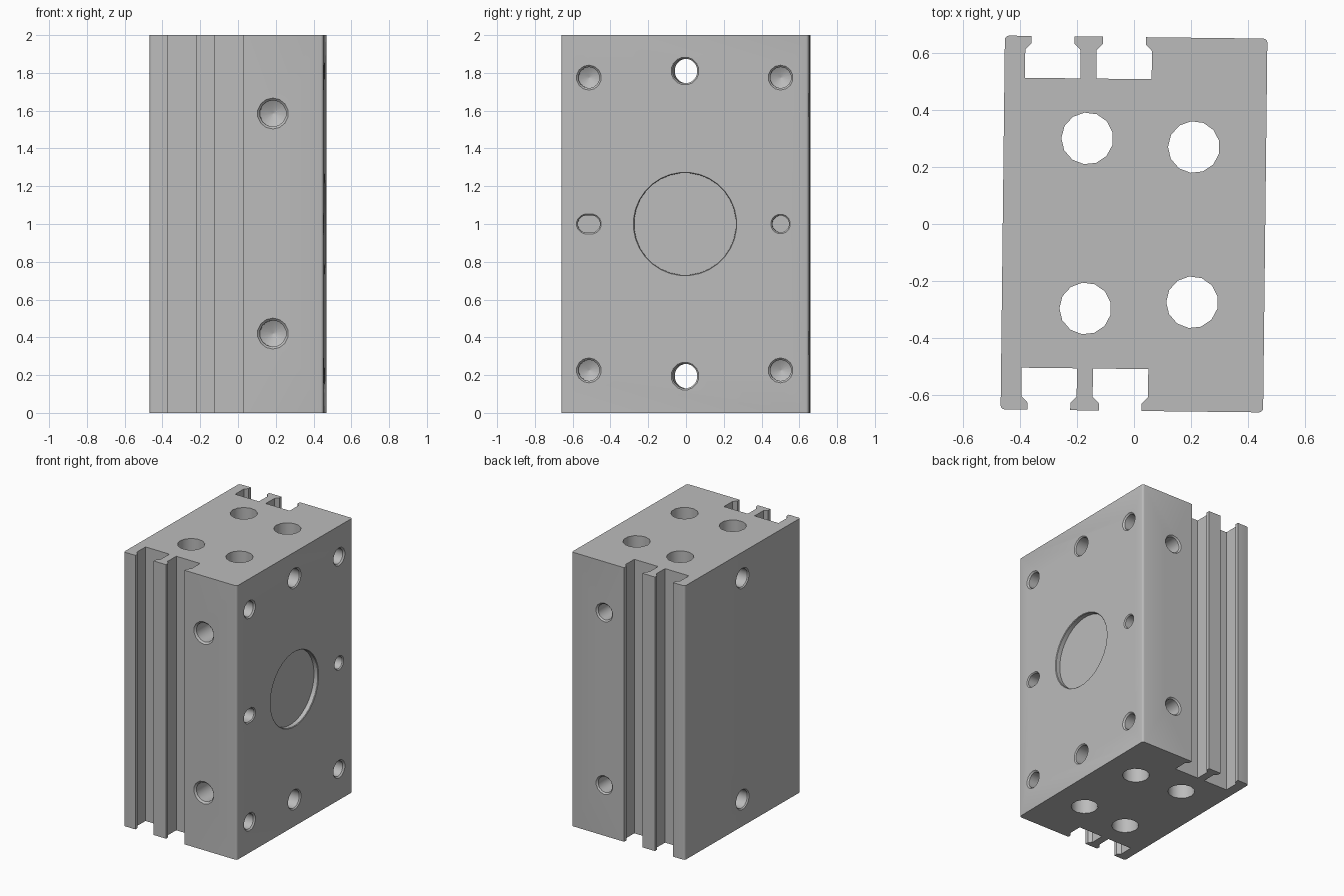
import bpy
import bmesh
import math
from mathutils import Matrix, Vector

cube = bpy.data.objects.get("Cube")
if cube:
    bpy.data.objects.remove(cube, do_unlink=True)

HX, HY, HEIGHT = 0.46, 0.655, 2.0
SKEW = -0.0115  # the block stands slightly turned about z

steel = bpy.data.materials.new("machined_grey")
steel.use_nodes = True
grey = (0.5, 0.5, 0.5, 1)
steel.diffuse_color = grey
steel.node_tree.nodes["Principled BSDF"].inputs["Base Color"].default_value = grey


def make_object(name, bm):
    bmesh.ops.recalc_face_normals(bm, faces=bm.faces)
    mesh = bpy.data.meshes.new(name)
    bm.to_mesh(mesh)
    bm.free()
    mesh.materials.append(steel)
    obj = bpy.data.objects.new(name, mesh)
    bpy.context.collection.objects.link(obj)
    return obj


def slot_outline(cx):
    """Half of the body edge: one undercut slot, left to right."""
    half = [(0.075, HY), (0.075, 0.63), (0.097, 0.607), (0.097, 0.508)]
    return [(cx - x, y) for x, y in half] + [(cx + x, y) for x, y in reversed(half)]


# Extruded body with two undercut slots on each side and rounded corners
def corner(sx):
    r = 0.014
    arc = [(sx * (HX - r + r * math.cos(a)), HY - r + r * math.sin(a))
           for a in (0, math.pi / 6, math.pi / 3, math.pi / 2)]
    return arc if sx < 0 else arc[::-1]


edge = corner(-1) + slot_outline(-0.291) + slot_outline(-0.041) + corner(1)
outline = edge + [(x, -y) for x, y in reversed(edge)]
bm = bmesh.new()
base = bm.faces.new([bm.verts.new((x, y, 0)) for x, y in outline])
top = bmesh.ops.extrude_face_region(bm, geom=[base])
bmesh.ops.translate(bm, vec=(0, 0, HEIGHT),
                    verts=[v for v in top["geom"] if isinstance(v, bmesh.types.BMVert)])
block = make_object("slotted_block", bm)


# All bores are turned profiles of (radius, depth) gathered in one cutter
cuts = bmesh.new()


def bore(origin, inward, profile, sides=14, stretch=0):
    axis = Vector(inward)
    u = Vector((1, 0, 0)) if abs(axis.x) < 0.5 else Vector((0, 1, 0))
    v = axis.cross(u)
    rings = []
    for r, depth in profile:
        ring = []
        for i in range(sides):
            a = math.tau * (i + 0.5) / sides
            shift = math.copysign(stretch, math.cos(a))
            p = Vector(origin) + axis * depth + u * (r * math.cos(a) + shift) + v * r * math.sin(a)
            ring.append(cuts.verts.new(p))
        rings.append(ring)
    for a, b in zip(rings, rings[1:]):
        for i in range(sides):
            j = (i + 1) % sides
            cuts.faces.new((a[i], a[j], b[j], b[i]))
    cuts.faces.new(rings[0])
    cuts.faces.new(rings[-1])


def blind(r, depth, chamfer=0.01, tip=0.03):
    inner = r - chamfer
    profile = [(r, -0.02), (r, 0), (inner, chamfer), (inner, depth)]
    return profile + [(0.002, depth + tip)] if tip else profile


# Four vertical through bores
for x, y in ((-0.167, 0.298), (0.207, 0.272)):
    for s in (-1, 1):
        bore((x, s * y, 0), (0, 0, 1), [(0.091, -0.05), (0.091, HEIGHT + 0.05)], 13)

# Tapped holes in the front and the back
for z in (0.42, 1.585):
    bore((0.192, -HY, z), (0, 1, 0), blind(0.082, 0.2, 0.012, 0.04))
for z in (0.37, 1.63):
    bore((0.195, HY, z), (0, -1, 0), blind(0.068, 0.2))

# Mounting face: corner holes, cross bores, round recess, pin hole and pin slot
face = (-1, 0, 0)
for z in (0.225, 1.775):
    for y in (-0.509, 0.506):
        bore((HX, y, z), face, blind(0.066, 0.22))
for z in (0.195, 1.81):
    w = 2 * HX
    bore((HX, 0, z), face, [(0.074, -0.02), (0.074, 0), (0.066, 0.008),
                            (0.066, w - 0.008), (0.074, w), (0.074, w + 0.02)], 16)
bore((HX, 0, 1), face, [(0.274, -0.02), (0.274, 0), (0.27, 0.004), (0.27, 0.035)], 32)
bore((HX, 0.506, 1), face, blind(0.052, 0.13, 0.007, 0), 16)
bore((HX, -0.509, 1), face, blind(0.053, 0.13, 0.007, 0), 16, 0.013)

cutter = make_object("bore_cutter", cuts)
cutter.hide_render = True

# Cut the bores, then drop the cutter
mod = block.modifiers.new("bores", "BOOLEAN")
mod.operation = "DIFFERENCE"
mod.solver = "EXACT"
mod.object = cutter
bpy.ops.object.select_all(action="DESELECT")
block.select_set(True)
bpy.context.view_layer.objects.active = block
bpy.ops.object.modifier_apply(modifier=mod.name)
bpy.data.objects.remove(cutter, do_unlink=True)

block.data.transform(Matrix.Rotation(SKEW, 4, "Z"))
bpy.ops.object.shade_smooth_by_angle(angle=math.radians(32))
